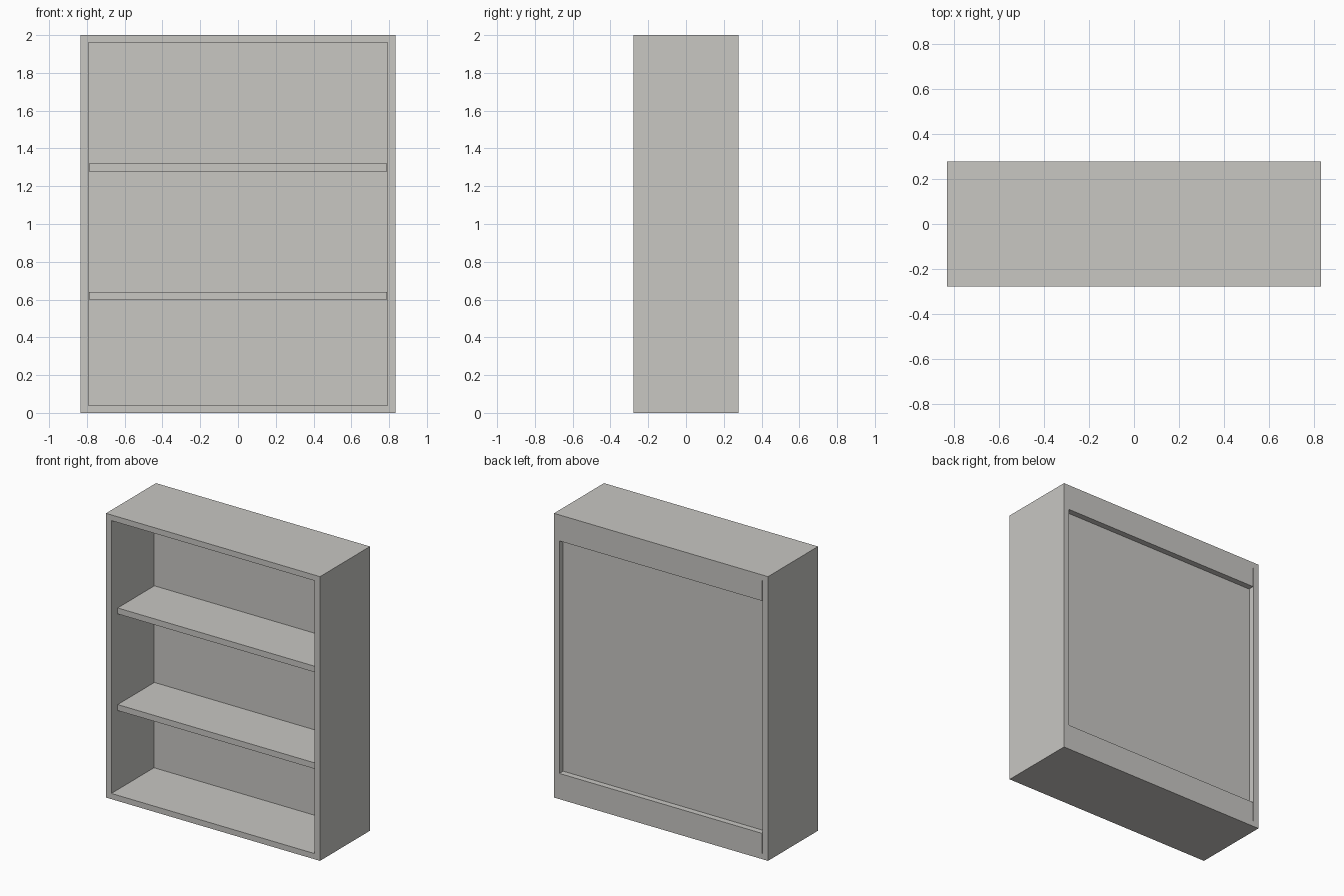
import bpy
import bmesh

if "Cube" in bpy.data.objects:
    bpy.data.objects.remove(bpy.data.objects["Cube"])

W, D, H, T = 0.833, 0.278, 2.0, 0.04   # half width, half depth, height, board thickness
IX = W - 0.042                         # inner half width

grey = bpy.data.materials.new("warm_grey")
grey.diffuse_color = (0.58, 0.57, 0.545, 1)
grey.use_nodes = True
grey.node_tree.nodes["Principled BSDF"].inputs["Base Color"].default_value = grey.diffuse_color


def finish(name, bm):
    bmesh.ops.recalc_face_normals(bm, faces=bm.faces)
    mesh = bpy.data.meshes.new(name)
    bm.to_mesh(mesh)
    bm.free()
    mesh.materials.append(grey)
    bpy.context.collection.objects.link(bpy.data.objects.new(name, mesh))


def board(name, x0, x1, y0, y1, z0, z1):
    bm = bmesh.new()
    bmesh.ops.create_cube(bm, size=1)
    for v in bm.verts:
        v.co = (x1 if v.co.x > 0 else x0,
                y1 if v.co.y > 0 else y0,
                z1 if v.co.z > 0 else z0)
    finish(name, bm)


def rectangle(bm, x, y, z0, z1):
    return [bm.verts.new(c) for c in ((-x, y, z0), (x, y, z0), (x, y, z1), (-x, y, z1))]


# Open case: rectangular frame running front to back
bm = bmesh.new()
rings = [rectangle(bm, W, -D, 0, H), rectangle(bm, W, D, 0, H),
         rectangle(bm, IX, D, T, H - T), rectangle(bm, IX, -D, T, H - T)]
for a, b in zip(rings, rings[1:] + rings[:1]):
    for i in range(4):
        j = (i + 1) % 4
        bm.faces.new((a[i], a[j], b[j], b[i]))
finish("case", bm)

# Recessed back panel
board("back_panel", -IX, IX, 0.196, 0.236, T, H - T)

# Rails behind the panel, flush with the back
board("bottom_back_rail", -IX + 0.003, IX, 0.236, D, T, 0.181)
board("top_back_rail", -IX + 0.003, IX, 0.236, D, 1.817, H - T)

# Two shelves set back from the front edge
for name, z in (("lower_shelf", 0.599), ("upper_shelf", 1.279)):
    board(name, -IX + 0.003, IX - 0.003, -0.212, 0.196, z, z + 0.042)
